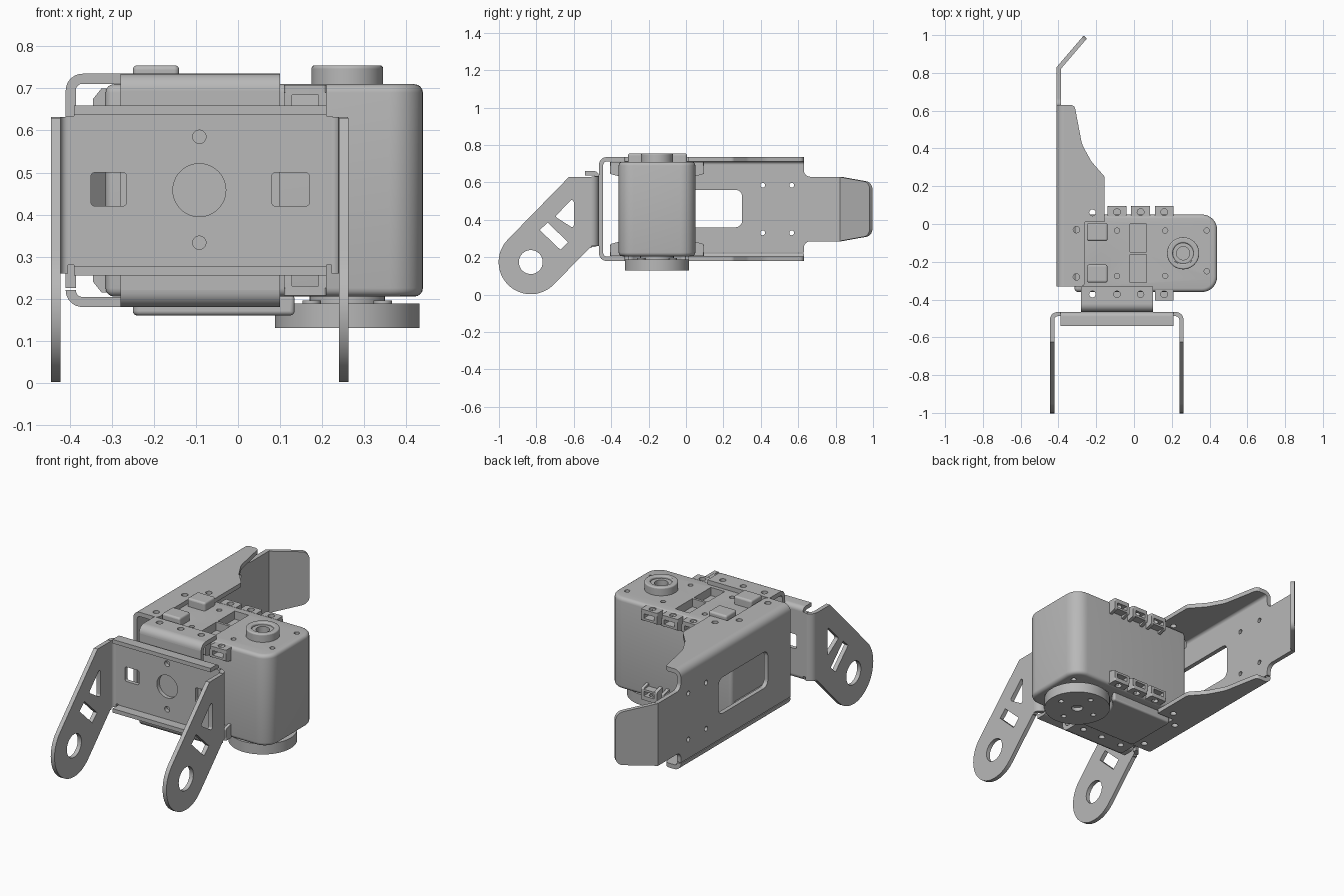
import bpy, bmesh, math
from mathutils import Matrix, Vector

if "Cube" in bpy.data.objects:
    bpy.data.objects.remove(bpy.data.objects["Cube"])

grey = bpy.data.materials.new("satin_grey")
grey.use_nodes = True
grey.diffuse_color = (0.48, 0.48, 0.48, 1)
grey.node_tree.nodes["Principled BSDF"].inputs["Base Color"].default_value = (0.48, 0.48, 0.48, 1)

XY = Matrix()
YZ = Matrix(((0, 0, 1, 0), (1, 0, 0, 0), (0, 1, 0, 0), (0, 0, 0, 1)))
XZ = Matrix(((1, 0, 0, 0), (0, 0, -1, 0), (0, 1, 0, 0), (0, 0, 0, 1)))
MID = 0.4575          # height of the mirror plane of the servo and brackets


def circle(u, v, r, n=32):
    return [(u + r * math.cos(2 * math.pi * i / n), v + r * math.sin(2 * math.pi * i / n)) for i in range(n)]


def rect(u0, u1, v0, v1, r=0):
    return outline([(u0, v0, r), (u1, v0, r), (u1, v1, r), (u0, v1, r)])


def outline(points):
    """Closed polygon; a third value on a point is its fillet radius."""
    out = []
    for i, p in enumerate(points):
        c = Vector(p[:2])
        r = p[2] if len(p) > 2 else 0
        if not r:
            out.append(tuple(c))
            continue
        a = (Vector(points[i - 1][:2]) - c).normalized()
        b = (Vector(points[(i + 1) % len(points)][:2]) - c).normalized()
        half = a.angle(b) / 2
        centre = c + (a + b).normalized() * r / math.sin(half)
        t = r / math.tan(half)
        s, e = c + a * t - centre, c + b * t - centre
        turn = math.atan2(s.x * e.y - s.y * e.x, s.dot(e))
        for k in range(9):
            out.append(tuple(centre + Matrix.Rotation(turn * k / 8, 2) @ s))
    return out


def quarter(u, v, start, ro=0.04, ri=0.016):
    """Quarter ring used for a sheet metal bend."""
    ang = [math.radians(start + 90 * k / 8) for k in range(9)]
    return ([(u + ro * math.cos(a), v + ro * math.sin(a)) for a in ang]
            + [(u + ri * math.cos(a), v + ri * math.sin(a)) for a in reversed(ang)])


def plate(name, loops, lo, hi, frame=XY, bevel=0):
    """Extrude filled outlines (inner loops become holes) from lo to hi."""
    cu = bpy.data.curves.new(name, 'CURVE')
    cu.dimensions, cu.fill_mode, cu.extrude = '2D', 'BOTH', (hi - lo) / 2
    for loop in loops:
        sp = cu.splines.new('POLY')
        sp.points.add(len(loop) - 1)
        for pt, (u, v) in zip(sp.points, loop):
            pt.co = (u, v, 0, 1)
        sp.use_cyclic_u = True
    tmp = bpy.data.objects.new(name + "_curve", cu)
    bpy.context.collection.objects.link(tmp)
    me = bpy.data.meshes.new_from_object(tmp.evaluated_get(bpy.context.evaluated_depsgraph_get()))
    bpy.data.objects.remove(tmp)
    bm = bmesh.new()
    bm.from_mesh(me)
    bmesh.ops.remove_doubles(bm, verts=bm.verts, dist=1e-5)
    bmesh.ops.dissolve_limit(bm, angle_limit=0.01, verts=bm.verts, edges=bm.edges)
    bm.transform(frame @ Matrix.Translation((0, 0, (lo + hi) / 2)))
    bmesh.ops.recalc_face_normals(bm, faces=bm.faces)
    bm.to_mesh(me)
    bm.free()
    me.name = name
    me.materials.clear()
    me.materials.append(grey)
    ob = bpy.data.objects.new(name, me)
    bpy.context.collection.objects.link(ob)
    if bevel:
        m = ob.modifiers.new("edge_round", 'BEVEL')
        m.width, m.segments, m.limit_method = bevel, 4, 'ANGLE'
        m.angle_limit = math.radians(40)
    return ob


def mirrored(ob, name):
    """Copy a part across the middle height."""
    me = ob.data.copy()
    me.transform(Matrix.Translation((0, 0, 2 * MID)) @ Matrix.Scale(-1, 4, (0, 0, 1)))
    me.flip_normals()
    new = bpy.data.objects.new(name, me)
    bpy.context.collection.objects.link(new)


# Servo case with top pockets and screw holes
body = plate("servo_case", [outline([(-0.315, -0.36, 0.02), (0.44, -0.36, 0.08),
                                     (0.44, 0.05, 0.08), (-0.315, 0.05, 0.02)])], 0.205, 0.71, XY, 0.028)
holes = [rect(-0.02, 0.065, -0.31, -0.162), rect(-0.02, 0.065, -0.148, 0)]
holes += [circle(x, y, 0.014, 16) for x in (-0.09, 0.165, 0.385) for y in (-0.035, -0.275 if x < 0.3 else -0.25)]
for z in (0.665, 0.16):
    cutter = plate("pocket_cutter", holes if z > 0.5 else holes[2:], z, z + 0.07)
    cutter.hide_render = True
    cut = body.modifiers.new("pockets", 'BOOLEAN')
    cut.operation, cut.solver, cut.object = 'DIFFERENCE', 'EXACT', cutter
bpy.context.view_layer.objects.active = body
for m in list(body.modifiers):
    bpy.ops.object.modifier_apply(modifier=m.name)
for ob in [o for o in bpy.data.objects if o.name.startswith("pocket_cutter")]:
    bpy.data.objects.remove(ob)

# Chamfered end blocks
end = plate("end_block_top", [outline([(-0.31, 0.6), (-0.31, 0.7), (-0.325, 0.7), (-0.345, 0.675), (-0.345, 0.65)])],
            -0.02, 0.33, XZ)
mirrored(end, "end_block_bottom")

# Screw tabs along the front and back edges
for side, wall, tip in (("front", -0.35, -0.405), ("back", 0.04, 0.095)):
    y0, y1 = min(wall, tip), max(wall, tip)
    hy = -0.372 if side == "front" else 0.063
    for i, x in enumerate((-0.09, 0.035, 0.16)):
        top = plate(f"{side}_tab_{i}", [rect(x - 0.05, x + 0.05, y0, y1, 0.008), circle(x, hy, 0.018, 16)], 0.685, 0.708)
        mirrored(top, f"{side}_tab_low_{i}")
        for s in (-1, 1):
            c = x + s * 0.041
            rib = plate(f"{side}_rib_{i}", [outline([(wall, 0.63), (tip, 0.645, 0.01), (tip, 0.69), (wall, 0.69)])],
                        c - 0.009, c + 0.009, YZ)
            mirrored(rib, f"{side}_rib_low_{i}")
        lip = plate(f"{side}_nut_shelf_{i}", [rect(x - 0.04, x + 0.04, y0, y1)], 0.648, 0.66)
        mirrored(lip, f"{side}_nut_shelf_low_{i}")

# Cable sockets, idler boss
for i, y in enumerate((-0.31, -0.09)):
    plate(f"cable_socket_{i}", [rect(-0.25, -0.14, y, y + 0.095, 0.012)], 0.7, 0.755, XY, 0.01)
HX, HY = 0.26, -0.155
plate("idler_boss", [circle(HX, HY, 0.085, 48), circle(HX, HY, 0.055)], 0.7, 0.755, XY, 0.008)
plate("idler_bearing", [circle(HX, HY, 0.056), circle(HX, HY, 0.035)], 0.7, 0.742)

# Output horn with screws, and the bottom cover that curves around it
bolt = [(HX + 0.11 * math.cos(a), HY + 0.11 * math.sin(a)) for a in (k * math.pi / 2 for k in range(4))]
plate("output_horn", [circle(HX, HY, 0.172, 64), circle(HX, HY, 0.03)]
      + [circle(x, y, 0.014, 16) for x, y in bolt], 0.13, 0.188)
plate("horn_neck", [circle(HX, HY, 0.09)], 0.15, 0.21)
for i in range(4):
    a = math.pi * (0.25 + i / 2)
    plate(f"horn_screw_{i}", [circle(HX + 0.12 * math.cos(a), HY + 0.12 * math.sin(a), 0.022, 16)], 0.18, 0.196)
scoop = [(HX - 0.185 * math.cos(a), HY + 0.185 * math.sin(a)) for a in (-0.82 + 1.64 * k / 16 for k in range(17))]
plate("bottom_cover", [outline([(-0.25, 0, 0.02), (-0.25, -0.31, 0.02), (0.135, -0.31)] + scoop + [(0.135, 0)])],
      0.16, 0.21, XY, 0.01)

# Side bracket: web, bends, curved flanges and angled tip
plate("side_web", [outline([(-0.33, 0.225), (-0.33, 0.695), (0.63, 0.695), (0.63, 0.63, 0.035), (0.83, 0.63),
                            (0.83, 0.285), (0.63, 0.285, 0.035), (0.63, 0.225)]),
                   rect(-0.13, 0.3, 0.36, 0.56, 0.035)]
      + [circle(y, z, 0.013, 16) for y in (0.41, 0.565) for z in (0.33, 0.585)], -0.41, -0.386, YZ)
bend = plate("side_bend_top", [quarter(-0.37, 0.695, 90)], -0.63, 0.33, XZ)
mirrored(bend, "side_bend_bottom")
flange = plate("side_flange_top", [outline([
    (-0.37, -0.33), (-0.26, -0.33, 0.02), (-0.26, 0.01), (-0.155, 0.01), (-0.155, 0.25, 0.03), (-0.225, 0.33, 0.1),
    (-0.275, 0.42, 0.15), (-0.315, 0.63, 0.025), (-0.37, 0.63)])]
    + [circle(x, y, 0.017, 16) for x, y in ((-0.305, -0.03), (-0.305, -0.28), (-0.22, 0.06))], 0.711, 0.735)
mirrored(flange, "side_flange_bottom")
t = math.radians(40.6)
tip_frame = Matrix(((math.sin(t), 0, math.cos(t), -0.41), (math.cos(t), 0, -math.sin(t), 0.83),
                    (0, 1, 0, 0), (0, 0, 0, 1)))
plate("side_tip", [outline([(0, 0.285), (0, 0.63), (0.22, 0.6, 0.045), (0.22, 0.315, 0.045)])], 0, 0.023, tip_frame)

# Front channel that grips the servo tabs
plate("channel_web", [rect(-0.465, -0.443, 0.22, 0.695)], -0.28, 0.1, YZ)
bend = plate("channel_bend_top", [quarter(-0.425, 0.695, 90)], -0.28, 0.1, YZ)
mirrored(bend, "channel_bend_bottom")
flange = plate("channel_flange_top", [rect(-0.28, 0.1, -0.425, -0.33)]
               + [circle(x, -0.372, 0.017, 16) for x in (-0.22, -0.09, 0.035)], 0.711, 0.735)
mirrored(flange, "channel_flange_bottom")

# Front fork: face plate with windows, lips and two slanted arms
plate("fork_face", [rect(-0.41, 0.225, 0.28, 0.635), rect(-0.35, -0.265, 0.42, 0.5, 0.01),
                    rect(0.08, 0.17, 0.42, 0.5, 0.01), circle(-0.092, 0.458, 0.063, 48),
                    circle(-0.092, 0.585, 0.016, 16), circle(-0.092, 0.333, 0.016, 16)], 0.466, 0.488, XZ)
lip = plate("fork_lip_top", [outline([(-0.466, 0.63), (-0.466, 0.66, 0.025), (-0.54, 0.66), (-0.54, 0.638),
                                      (-0.488, 0.638), (-0.488, 0.63)])], -0.39, 0.21, YZ)
mirrored(lip, "fork_lip_bottom")
EY, EZ, ER = -0.83, 0.174, 0.172
eye_end = [(EY + ER * math.cos(a), EZ + ER * math.sin(a)) for a in (math.pi * (0.75 + k / 24) for k in range(25))]
arm = [[(-0.505, 0.63), (-0.625, 0.63)] + eye_end + [(-0.515, 0.25), (-0.505, 0.25)],
       circle(EY, EZ, 0.064), outline([(-0.6, 0.52, 0.01), (-0.6, 0.353, 0.01), (-0.7, 0.417, 0.01)]),
       [(-0.74, 0.385), (-0.63, 0.28), (-0.672, 0.24), (-0.782, 0.345)]]
for side, x, bx, start in (("right", -0.445, -0.405, 90), ("left", 0.24, 0.222, 0)):
    plate(f"fork_arm_{side}", arm, x, x + 0.023, YZ)
    plate(f"fork_bend_{side}", [quarter(bx, -0.506, start, 0.04, 0.017)], 0.26, 0.632)

# Smooth curved faces, keep creases sharp
bpy.ops.object.select_all(action='DESELECT')
for ob in bpy.context.collection.objects:
    if ob.type == 'MESH':
        ob.select_set(True)
        bpy.context.view_layer.objects.active = ob
bpy.ops.object.shade_smooth_by_angle(angle=math.radians(30))
